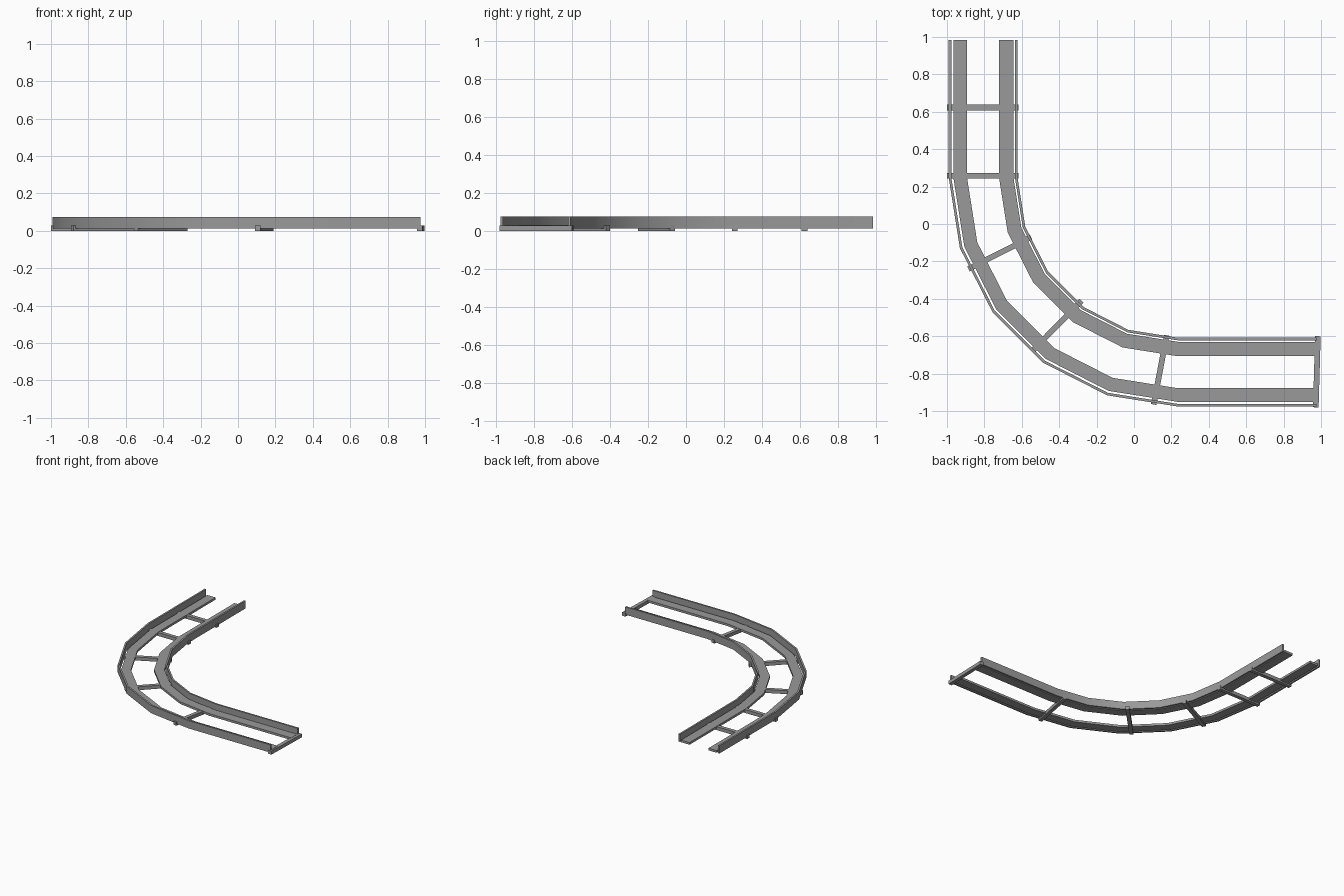
import bpy, bmesh
from math import cos, sin, radians, atan2
from mathutils import Vector, Matrix

if "Cube" in bpy.data.objects:
    bpy.data.objects.remove(bpy.data.objects["Cube"])

grey = bpy.data.materials.new("steel_grey")
grey.use_nodes = True
colour = (0.32, 0.32, 0.32, 1)
grey.diffuse_color = colour
grey.node_tree.nodes["Principled BSDF"].inputs["Base Color"].default_value = colour

CENTRE = Vector((0.235, 0.25))
BACK_END, SIDE_END = 0.985, 0.975
SEGMENTS = 5


def finish(name, bm, smooth=False):
    bmesh.ops.recalc_face_normals(bm, faces=bm.faces)
    mesh = bpy.data.meshes.new(name)
    bm.to_mesh(mesh)
    bm.free()
    mesh.materials.append(grey)
    obj = bpy.data.objects.new(name, mesh)
    bpy.context.collection.objects.link(obj)
    if smooth:
        bpy.ops.object.select_all(action='DESELECT')
        obj.select_set(True)
        bpy.context.view_layer.objects.active = obj
        bpy.ops.object.shade_smooth_by_angle(angle=radians(30))
    return obj


def path(radius):
    """Straight, quarter bend, straight, at the given bend radius."""
    points = [Vector((CENTRE.x - radius, BACK_END))]
    for i in range(SEGMENTS + 1):
        a = radians(90 * i / SEGMENTS)
        points.append(CENTRE - radius * Vector((cos(a), sin(a))))
    points.append(Vector((SIDE_END, CENTRE.y - radius)))
    return points


def rail(name, r0, r1, z0, z1):
    """Sweep a rectangular section along the bend."""
    bm = bmesh.new()
    rings = []
    for p, q in zip(path(r0), path(r1)):
        corners = ((p, z0), (q, z0), (q, z1), (p, z1))
        rings.append([bm.verts.new((c.x, c.y, z)) for c, z in corners])
    for a, b in zip(rings, rings[1:]):
        for i in range(4):
            j = (i + 1) % 4
            bm.faces.new((a[i], a[j], b[j], b[i]))
    bm.faces.new(rings[0])
    bm.faces.new(rings[-1])
    finish(name, bm, smooth=True)


def tie(name, start, end, width=0.03, height=0.028):
    """Rectangular bar lying on the ground between two points."""
    a, b = Vector(start), Vector(end)
    d, mid = b - a, (a + b) / 2
    matrix = (Matrix.Translation((mid.x, mid.y, height / 2))
              @ Matrix.Rotation(atan2(d.y, d.x), 4, 'Z')
              @ Matrix.Diagonal((d.length, width, height, 1)))
    bm = bmesh.new()
    bmesh.ops.create_cube(bm, size=1, matrix=matrix)
    finish(name, bm)


# Upright guard walls and flat ledges of both rails
rail("outer_wall", 1.212, 1.226, 0.012, 0.075)
rail("outer_ledge", 1.128, 1.201, 0.012, 0.03)
rail("inner_wall", 0.858, 0.872, 0.012, 0.075)
rail("inner_ledge", 0.88, 0.957, 0.012, 0.03)

# Cross ties
ties = (
    ((-1.0, 0.623), (-0.617, 0.623)),
    ((-1.0, 0.257), (-0.617, 0.257)),
    ((-0.885, -0.24), (-0.55, -0.07)),
    ((-0.545, -0.68), (-0.28, -0.41)),
    ((0.105, -0.965), (0.175, -0.595)),
    ((0.972, -0.98), (0.983, -0.6)),
)
for number, (start, end) in enumerate(ties, 1):
    tie(f"cross_tie_{number}", start, end)
